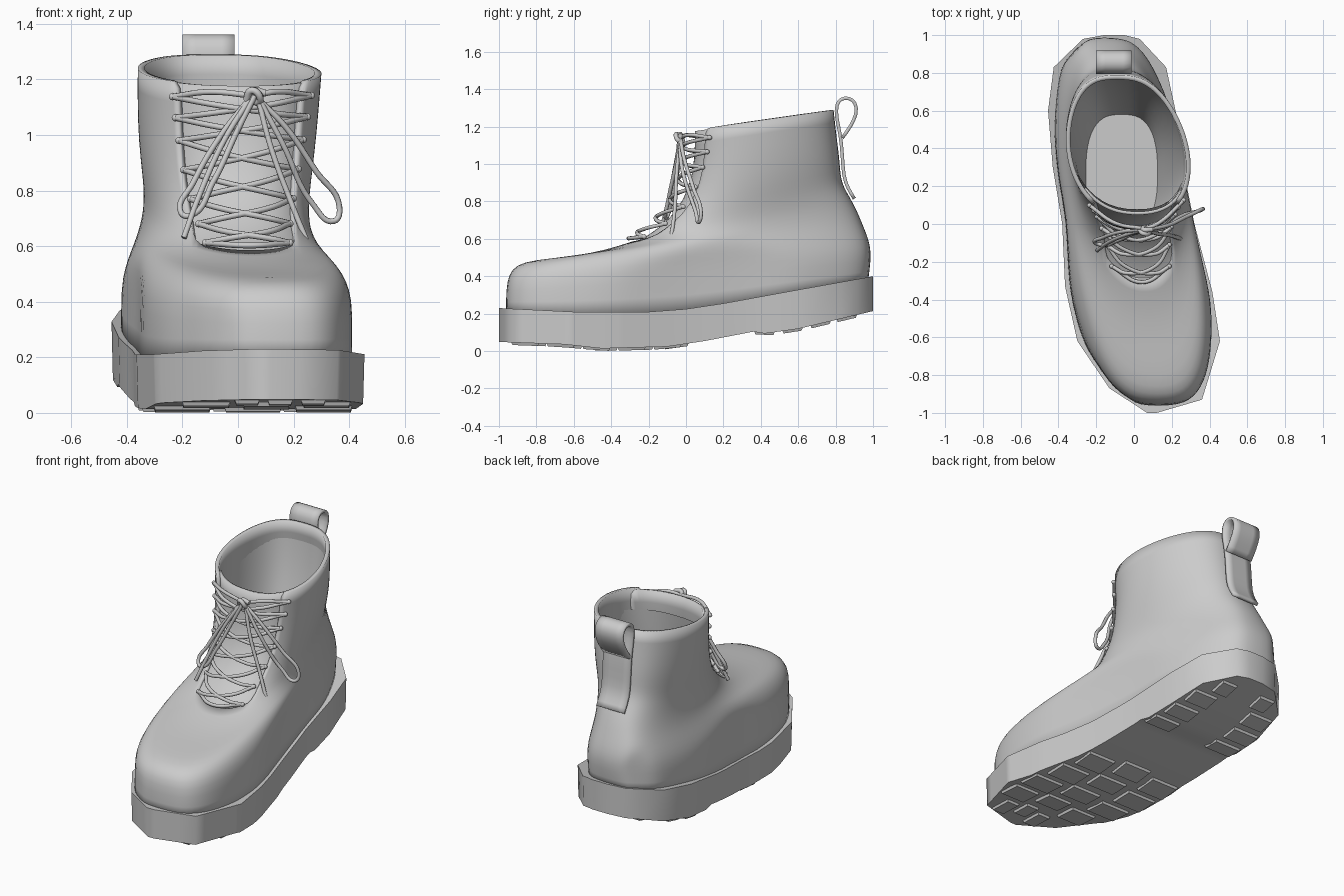
import bpy, bmesh, math
from mathutils import Vector

if "Cube" in bpy.data.objects:
    bpy.data.objects.remove(bpy.data.objects["Cube"])


def make(name, verts, faces, thick=0, subdiv=0, angle=50):
    me = bpy.data.meshes.new(name)
    me.from_pydata([tuple(v) for v in verts], [], faces)
    ob = bpy.data.objects.new(name, me)
    bpy.context.collection.objects.link(ob)
    bpy.ops.object.select_all(action='DESELECT')
    bpy.context.view_layer.objects.active = ob
    ob.select_set(True)
    bpy.ops.object.shade_smooth_by_angle(angle=math.radians(angle))
    if subdiv:
        m = ob.modifiers.new("smooth", 'SUBSURF')
        m.levels = m.render_levels = subdiv
    if thick:
        m = ob.modifiers.new("thickness", 'SOLIDIFY')
        m.thickness, m.offset = thick, -1
    return ob


def interp(table, y):
    for (a, p), (b, q) in zip(table, table[1:]):
        if y <= b:
            return p + (q - p) * (max(y, a) - a) / (b - a)
    return table[-1][1]


# Sole outline and height profiles, all as functions of y
LEFT = [(-1, .07), (-.87, -.13), (-.62, -.30), (-.33, -.365), (0, -.38), (.3, -.43),
        (.6, -.455), (.83, -.425), (.98, -.27), (1, -.16)]
RIGHT = [(-1, .12), (-.93, .36), (-.62, .455), (-.36, .415), (0, .32), (.3, .26),
         (.6, .22), (.83, .17), (.98, .03), (1, -.05)]
TOP = [(-1, .23), (-.6, .21), (-.2, .21), (0, .225), (.2, .255), (.5, .31), (1, .40)]
BOTTOM = [(-1, .035), (-.65, .022), (-.45, 0), (-.1, .01), (.1, .04), (.36, .09),
          (.42, .08), (.6, .105), (1, .20)]

# Sole: rectangular sections lofted from toe to heel
ys = sorted({p[0] for t in (LEFT, RIGHT, TOP, BOTTOM) for p in t} | {-.97, .92})
verts, faces = [], []
for y in ys:
    l, r, t, b = (interp(tab, y) for tab in (LEFT, RIGHT, TOP, BOTTOM))
    b += .014
    verts += [(l, y, t), (r, y, t), (r - .005, y, b), (l + .005, y, b)]
for i in range(len(ys) - 1):
    for j in range(4):
        n = (j + 1) % 4
        faces.append((4 * i + 4 + j, 4 * i + 4 + n, 4 * i + n, 4 * i + j))
e = 4 * (len(ys) - 1)
faces += [(0, 1, 2, 3), (e + 3, e + 2, e + 1, e)]
make("sole", verts, faces, angle=75)

# Tread lugs: tapered blocks along both edges and a few in the middle
verts, faces = [], []


def lug(xa, xb, ya, yb):
    s = len(verts)
    for drop, g in ((.03, 0), (0, .012)):
        for x, y in ((xa + g, ya + g), (xb - g, ya + g), (xb - g, yb - g), (xa + g, yb - g)):
            verts.append((x, y, interp(BOTTOM, y) + drop))
    faces.extend([tuple(s + i for i in (4, 7, 6, 5))] +
                 [tuple(s + i for i in (j, 4 + j, 4 + (j + 1) % 4, (j + 1) % 4)) for j in range(4)])


for y in (-.86, -.67, -.48, -.29, -.10, .42, .57, .72, .86):
    h = .08 if y < .3 else .06
    l = max(interp(LEFT, y - h), interp(LEFT, y + h)) + .004
    r = min(interp(RIGHT, y - h), interp(RIGHT, y + h)) - .004
    w = r - l
    lug(l, l + w * .3, y - h, y + h)
    lug(r - w * .3, r, y - h, y + h)
    if y < .3:
        lug(l + w * .35, r - w * .35, y - h * .3, y + h * 1.5)
make("tread_lugs", verts, faces, angle=30)

# Upper rings: front y, front z, back y, back z, front half width, back half width, roundness
RINGS = [(-.965, .20, .975, .38, .42, .33, .65), (-.965, .33, .992, .49, .42, .335, .66),
         (-.95, .41, .988, .56, .405, .325, .69), (-.91, .46, .97, .62, .375, .315, .74),
         (-.82, .487, .945, .68, .34, .305, .79), (-.60, .507, .92, .74, .31, .295, .85),
         (-.43, .54, .89, .80, .29, .29, .88), (-.29, .585, .86, .85, .28, .29, .88),
         (-.17, .66, .835, .90, .285, .29, .88), (-.07, .76, .825, .96, .305, .29, .87),
         (-.01, .88, .82, 1.04, .325, .295, .86), (.02, 1.03, .805, 1.15, .34, .30, .86),
         (.02, 1.18, .79, 1.29, .35, .30, .86)]


def pt(k, th):
    """Point on the upper at ring k and angle th (0 is the toe, + towards +x)."""
    i = min(int(k), len(RINGS) - 2)
    yf, zf, yb, zb, wf, wb, p = (a + (b - a) * (k - i) for a, b in zip(RINGS[i], RINGS[i + 1]))
    c, s = math.cos(th), math.sin(th)
    y = (yf + yb) / 2 - (yb - yf) / 2 * c
    u = (1 - c) / 2
    p -= .12 * max(0, -c)  # fuller heel
    x = -.03 - (.16 if y < 0 else .14) * y + .052 * k / 12
    x += math.copysign(abs(s) ** p, s) * (wf + (wb - wf) * u)
    z = zf + (zb - zf) * u
    if k < 1:
        z += (1 - k) * (interp(TOP, y) - .03 - z)
    if k < 5:  # keep the foot inside the sole's rim
        x = min(max(x, interp(LEFT, y) + .02 + .002 * k), interp(RIGHT, y) - .02 + .006 * k)
    return Vector((x, y, z))


def loft(ks, angles, closed, skip=lambda k, i: False, shift=(0, 0, 0)):
    n = len(angles)
    vs = [pt(k, a) + Vector(shift) for k in ks for a in angles]
    fs = [(k * n + i, k * n + (i + 1) % n, (k + 1) * n + (i + 1) % n, (k + 1) * n + i)
          for k in range(len(ks) - 1) for i in range(n if closed else n - 1) if not skip(k, i)]
    return vs, fs


# Leather upper, open at the throat, and the tongue behind the gap
N = 48
RING_ANGLES = [2 * math.pi * i / N for i in range(N)]
v, f = loft(range(13), RING_ANGLES, True, lambda k, i: k >= 7 and (i < 5 or i >= N - 5))
upper = make("upper", v, f, thick=.024, subdiv=1)
bm = bmesh.new()
bm.from_mesh(upper.data)
bmesh.ops.delete(bm, geom=[q for q in bm.verts if not q.link_faces], context='VERTS')
bm.to_mesh(upper.data)
bm.free()
v, f = loft([6, 7, 8, 9, 10, 11, 12], [math.radians(a) for a in range(-50, 51, 10)], False,
            shift=(0, .026, -.004))
make("tongue", v, f, thick=.018, subdiv=1)

# Lining: inner wall narrowing down to the footbed
v = []
for s in range(6):
    t = s / 5
    for a in RING_ANGLES:
        c, sn = math.cos(a), math.sin(a)
        floor = Vector((-.065 + math.copysign(abs(sn) ** .7, sn) * .19,
                        .27 - math.copysign(abs(c) ** .8, c) * .31, .36))
        rim = pt(11.2 - 2 * t, a) + Vector((-.022 * sn, .028 * c + .03 * max(0, c), 0))
        v.append(rim.lerp(floor, t ** 1.5))
f = [(s * N + i, (s + 1) * N + i, (s + 1) * N + (i + 1) % N, s * N + (i + 1) % N)
     for s in range(5) for i in range(N)] + [tuple(range(5 * N, 6 * N))]
make("lining", v, f, angle=60)

# Heel pull tab: strip that runs up the back and loops over the collar
path = [(.90, .815), (.866, .87), (.842, .93), (.836, 1.05), (.826, 1.16), (.803, 1.25),
        (.803, 1.32), (.83, 1.352), (.872, 1.355), (.908, 1.33), (.915, 1.27), (.88, 1.20), (.836, 1.14)]
v = [(x, y, z) for y, z in path for x in (-.20, -.105, -.012)]
f = [(3 * i + j, 3 * i + j + 1, 3 * i + j + 4, 3 * i + j + 3)
     for i in range(len(path) - 1) for j in range(2)]
tab = make("pull_tab", v, f, thick=.018, subdiv=1)
tab.modifiers["thickness"].offset = 0
tab.modifiers["smooth"].boundary_smooth = 'PRESERVE_CORNERS'


# Laces: round cords through the eyelets
def cord(name, pts, r=.0105):
    cu = bpy.data.curves.new(name, 'CURVE')
    cu.dimensions, cu.bevel_depth, cu.bevel_resolution, cu.resolution_u = '3D', r, 2, 8
    cu.use_fill_caps = True
    sp = cu.splines.new('BEZIER')
    sp.bezier_points.add(len(pts) - 1)
    for b, p in zip(sp.bezier_points, pts):
        b.co = p
        b.handle_left_type = b.handle_right_type = 'AUTO'
    bpy.context.collection.objects.link(bpy.data.objects.new(name, cu))


ROWS = [7.1, 8.0, 8.9, 9.8, 10.55, 11.1, 11.6]


def eyelet(row, side):
    a = math.radians(28 + (18 if side > 0 else 12) * row / 6) * side
    return pt(ROWS[row], a) + Vector((.008 * side, -.012, .004))


def front(k, a, off=.03):
    return pt(k, math.radians(a)) + Vector((0, -off, .01))


cord("lace_bottom_bar", [eyelet(0, -1), front(ROWS[0], 0), eyelet(0, 1)])
for side, word in ((-1, "left"), (1, "right")):
    for r in range(6):
        cord(f"lace_{word}_{r}", [eyelet(r, side), front(ROWS[r] * .7 + ROWS[r + 1] * .3, 14 * side),
                                  front(ROWS[r] * .3 + ROWS[r + 1] * .7, -14 * side, .035),
                                  eyelet(r + 1, -side)])
    for r in range(7):
        bpy.ops.mesh.primitive_uv_sphere_add(segments=10, ring_count=6, radius=.013,
                                             location=eyelet(r, side))
        bpy.context.object.name = f"eyelet_{word}_{r}"
        bpy.ops.object.shade_smooth()
    cord(f"lace_tie_{word}", [eyelet(6, side), front(11.75, 16 * side), (.06, -.025, 1.14)])

# Bow: knot, two loops and two loose ends
cord("bow_loop_right", [(.06, -.03, 1.14), (.17, -.01, 1.03), (.28, .04, .87), (.365, .08, .74),
                        (.345, .07, .69), (.27, .05, .75), (.16, -.02, .97), (.07, -.035, 1.14)])
cord("bow_loop_left", [(.05, -.03, 1.14), (-.06, -.04, 1.0), (-.16, -.07, .83), (-.205, -.10, .72),
                       (-.17, -.11, .71), (-.09, -.09, .83), (.0, -.05, 1.02), (.06, -.035, 1.14)])
cord("lace_end_right", [(.07, -.03, 1.14), (.12, -.05, .95), (.19, -.06, .76), (.255, -.08, .60)])
cord("lace_end_left", [(.05, -.03, 1.14), (-.05, -.06, .98), (-.14, -.10, .78), (-.195, -.14, .63)])
cord("lace_knot", [(.03, -.03, 1.125), (.05, -.05, 1.16), (.08, -.045, 1.13), (.06, -.02, 1.12),
                   (.05, -.03, 1.155), (.10, -.03, 1.15)], .013)
